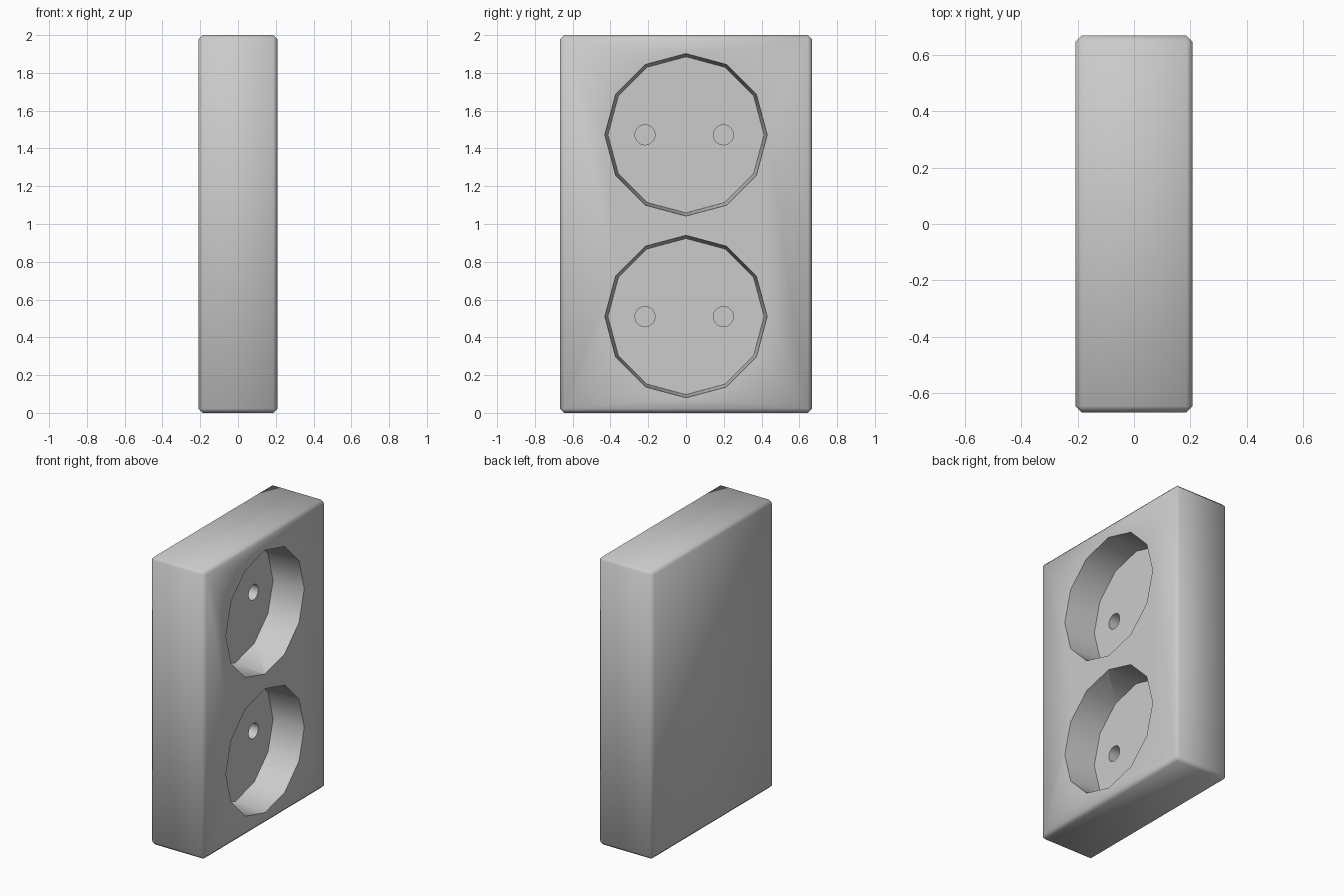
import bpy, bmesh, math
from mathutils import Matrix

if "Cube" in bpy.data.objects:
    bpy.data.objects.remove(bpy.data.objects["Cube"])

HALF_X, HALF_Y, HEIGHT = 0.208, 0.667, 2.0
FLOOR_X = -0.02          # bottom of the round recesses


def new_object(name, bm):
    mesh = bpy.data.meshes.new(name)
    bm.to_mesh(mesh)
    bm.free()
    ob = bpy.data.objects.new(name, mesh)
    bpy.context.collection.objects.link(ob)
    return ob


def cutter(name, items, sides):
    """Cones along x; each item is (y, z, x_back, x_front, r_back, r_front)."""
    bm = bmesh.new()
    for y, z, x0, x1, r0, r1 in items:
        m = Matrix.Translation(((x0 + x1) / 2, y, z)) @ Matrix.Rotation(math.pi / 2, 4, 'Y')
        bmesh.ops.create_cone(bm, cap_ends=True, segments=sides, radius1=r0,
                              radius2=r1, depth=x1 - x0, matrix=m)
    ob = new_object(name, bm)
    ob.hide_render = True
    return ob


# Chamfered housing block
bm = bmesh.new()
bmesh.ops.create_cube(bm, size=1, matrix=Matrix.Translation((0, 0, HEIGHT / 2))
                      @ Matrix.Diagonal((2 * HALF_X, 2 * HALF_Y, HEIGHT, 1)))
bmesh.ops.bevel(bm, geom=bm.edges[:], offset=0.022, segments=1, affect='EDGES')
housing = new_object("double_socket_housing", bm)

# Twelve-sided recesses and round pin holes
centres = (0.51, 1.472)
recesses = cutter("recess_cutter",
                  [(0, z, FLOOR_X, HALF_X + 0.001, 0.413, 0.43) for z in centres], 12)
holes = cutter("pin_hole_cutter",
               [(y, z, FLOOR_X - 0.15, FLOOR_X + 0.05, 0.053, 0.053)
                for z in centres for y in (-0.217, 0.198)], 32)

bpy.context.view_layer.objects.active = housing
housing.select_set(True)
for cut in (recesses, holes):
    mod = housing.modifiers.new(cut.name, 'BOOLEAN')
    mod.operation = 'DIFFERENCE'
    mod.solver = 'EXACT'
    mod.object = cut
    bpy.ops.object.modifier_apply(modifier=mod.name)
    bpy.data.objects.remove(cut)

# Smooth chamfers and recess walls, crisp rims
bpy.ops.object.shade_smooth_by_angle(angle=math.radians(50))
